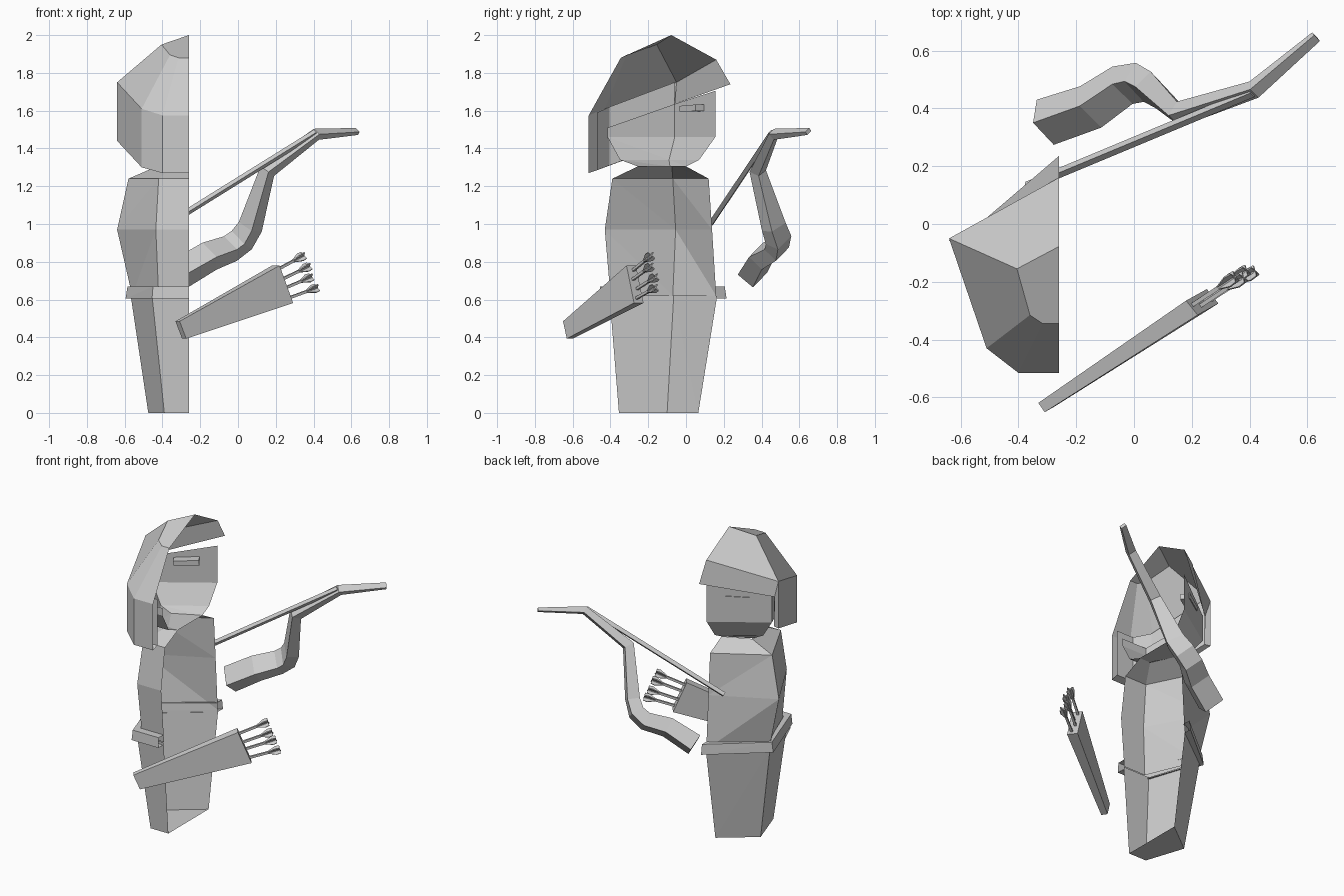
import bpy, bmesh
from mathutils import Vector as V

if "Cube" in bpy.data.objects:
    bpy.data.objects.remove(bpy.data.objects["Cube"])

CUT = -0.26  # the figure is a half body, open at this plane


def make(name, verts, faces):
    me = bpy.data.meshes.new(name)
    me.from_pydata([tuple(v) for v in verts], [], faces)
    bm = bmesh.new()
    bm.from_mesh(me)
    bmesh.ops.recalc_face_normals(bm, faces=bm.faces)
    bm.to_mesh(me)
    bm.free()
    ob = bpy.data.objects.new(name, me)
    bpy.context.collection.objects.link(ob)
    return ob


def loft(name, rings, closed=False, cap0=False, cap1=False):
    n = len(rings[0])
    verts = [p for r in rings for p in r]
    faces = []
    for k in range(len(rings) - 1):
        for i in range(n if closed else n - 1):
            j = (i + 1) % n
            a, b, c, d = k*n + i, k*n + j, (k+1)*n + j, (k+1)*n + i
            faces += [(a, b, c), (a, c, d)] if not closed else [(a, b, c, d)]
    if cap0:
        faces.append(tuple(range(n)))
    if cap1:
        faces.append(tuple(range((len(rings) - 1) * n, len(rings) * n)))
    return make(name, verts, faces)


def half_ring(z, front, side, corner, back):
    """front y, side (x, y), back corner x, back y"""
    return [(CUT, front, z), (side[0], side[1], z), (corner, back, z), (CUT, back, z)]


def beam(name, path, n, widths, thicks):
    """Four-sided limb along a path; n is the width direction."""
    path, n = [V(p) for p in path], V(n).normalized()
    rings = []
    for i, p in enumerate(path):
        tan = (path[min(i+1, len(path)-1)] - path[max(i-1, 0)]).normalized()
        t = n.cross(tan).normalized() * thicks[i] / 2
        w = tan.cross(t).normalized() * widths[i] / 2
        rings.append([p + w + t, p + w - t, p - w - t, p - w + t])
    return loft(name, rings, True, True, True)


# Legs, torso, belt
loft("legs", [half_ring(0, .065, (-.475, -.10), -.39, -.355),
              half_ring(.62, .165, (-.568, -.065), -.455, -.405)], cap0=True)
loft("torso", [half_ring(.62, .16, (-.56, -.07), -.42, -.40),
               half_ring(.97, .138, (-.64, -.055), -.435, -.43),
               half_ring(1.24, .12, (-.58, -.07), -.42, -.39),
               half_ring(1.305, 0, (-.43, -.075), -.34, -.255)])
loft("belt", [half_ring(.605, .16, (-.56, -.065), -.44, -.41),
              half_ring(.605, .215, (-.595, -.06), -.455, -.46),
              half_ring(.67, .205, (-.585, -.06), -.45, -.455),
              half_ring(.67, .15, (-.56, -.065), -.43, -.405)])

# Head, its top sloping along the hood brim
top = [(CUT, .155, 1.705), (-.585, -.06, 1.635), (-.44, -.415, 1.51), (CUT, -.415, 1.51)]
loft("head", [half_ring(1.305, 0, (-.43, -.085), -.33, -.255),
              half_ring(1.34, .07, (-.50, -.09), -.38, -.35),
              half_ring(1.46, .155, (-.585, -.06), -.44, -.415), top], cap0=True)

# Eye, a thin bar through the face
beam("eye", [(-.335, .075, 1.615), (-.465, -.01, 1.61)], (0, 0, 1), (.035, .03), (.06, .06))

# Hood: outer shell, brim, hanging back and its inner wall
hood = dict(
    E=(CUT, .235, 1.74), F=(CUT, .16, 1.87), T=(CUT, -.078, 2.0), S=(-.405, -.155, 1.95),
    U=(-.36, -.315, 1.895), Y=(-.315, -.345, 1.88), W=(CUT, -.345, 1.88),
    A=(-.64, -.05, 1.75), B=(-.51, -.43, 1.61), C=(-.40, -.515, 1.575), D=(CUT, -.515, 1.575),
    a=(-.64, -.05, 1.44), b=(-.51, -.43, 1.30), c=(-.40, -.515, 1.27), d=(CUT, -.515, 1.27),
    G=(-.605, -.06, 1.635),
    H=(-.60, -.06, 1.75), I=(-.475, -.405, 1.62), J=(-.385, -.47, 1.59), K=(CUT, -.47, 1.59),
    h=(-.60, -.06, 1.44), i=(-.475, -.405, 1.31), j=(-.385, -.47, 1.285), k=(CUT, -.47, 1.285))
keys = list(hood)
quads = "FTSA SABU TSUYW UBCY YCDW ABba BCcb CDdc FAGE HIih IJji JKkj abih bcji cdkj AahG".split()
make("hood", hood.values(), [tuple(keys.index(ch) for ch in q) for q in quads])

# Bow limb and string
bow_n = (.54, -.59, -.60)
bow = [(-.307, .352, .737), (-.15, .405, .83), (-.04, .48, .87), (.02, .49, .915),
       (.065, .465, .985), (.155, .38, 1.28), (.415, .465, 1.475), (.63, .648, 1.49)]
beam("bow_limb", bow, bow_n, (.13, .13, .12, .12, .11, .065, .05, .035),
     (.105, .095, .085, .08, .075, .06, .04, .02))
beam("bow_string", [(-.37, .13, 1.0), (.41, .455, 1.485)], bow_n, (.024, .024), (.024, .024))

# Quiver, a flat tapered box
P0, P1 = V((-.32, -.635, .485)), V((-.285, -.615, .393))
Q0, Q1 = V((.2, -.29, .78)), V((.272, -.25, .582))
t0, t1 = V((.011, -.016, 0)), V((.02, -.025, 0))
loft("quiver", [[P0 + t0, P1 + t0, P1 - t0, P0 - t0],
                [Q0 + t1, Q1 + t1, Q1 - t1, Q0 - t1]], True, True, True)

# Arrows with crossed fletching
for m in range(4):
    s = .12 + .25 * m
    start = Q0.lerp(Q1, s)
    d = (start - P0.lerp(P1, s)).normalized()
    side = V((.6, -.8, 0)) if m % 2 else V((-.6, .8, 0))
    start += side * .008
    end = start + d * .185
    up = d.cross(side).normalized()
    beam(f"arrow_shaft_{m}", [start - d * .03, end], up, (.014, .014), (.014, .014))
    for q, n in enumerate((up + side, up - side)):
        beam(f"arrow_fletching_{m}_{q}", [end - d * .07, end - d * .02, end + d * .005], n,
             (.015, .055, .05), (.006, .006, .006))
